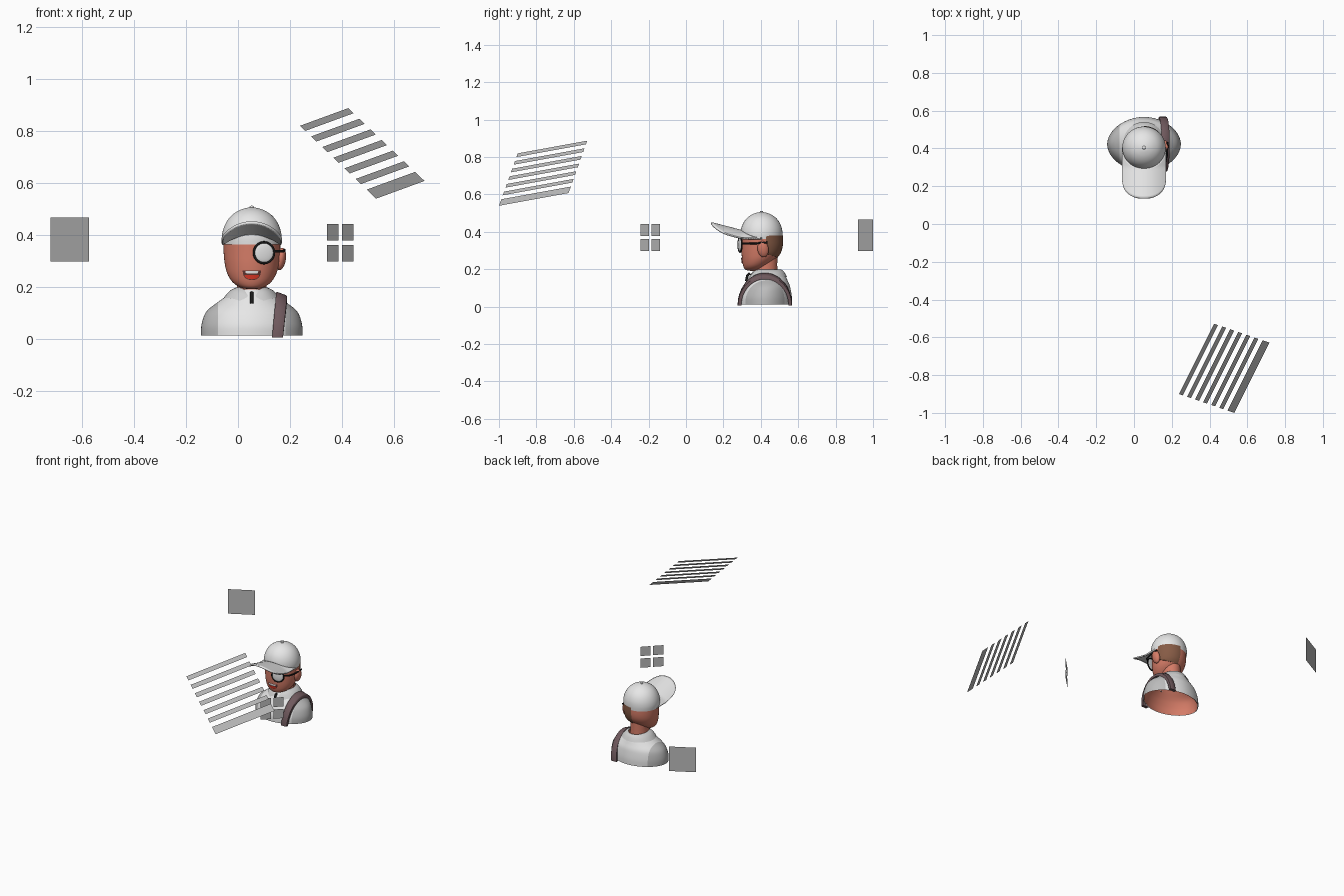
import bpy, bmesh, math
from mathutils import Vector

if "Cube" in bpy.data.objects:
    bpy.data.objects.remove(bpy.data.objects["Cube"])

CX = 0.053  # the bust sits slightly right of the origin


def mat(name, rgb):
    m = bpy.data.materials.new(name)
    m.diffuse_color = (*rgb, 1)
    m.use_nodes = True
    m.node_tree.nodes["Principled BSDF"].inputs["Base Color"].default_value = m.diffuse_color
    return m


WHITE = mat("white", (0.8, 0.8, 0.8))
GREY = mat("grey", (0.5, 0.5, 0.5))
COLLAR = mat("light_grey", (0.64, 0.64, 0.64))
SKIN = mat("skin", (0.66, 0.2, 0.135))
HAIR = mat("brown", (0.24, 0.105, 0.06))
STRAP = mat("mauve_brown", (0.16, 0.1, 0.11))
BLACK = mat("black", (0.01, 0.01, 0.01))
MOUTH = mat("dark_red", (0.12, 0.035, 0.03))
RED = mat("red", (0.75, 0.04, 0.02))


def finish(name, bm, *mats, smooth=True):
    me = bpy.data.meshes.new(name)
    bm.to_mesh(me)
    bm.free()
    ob = bpy.data.objects.new(name, me)
    bpy.context.collection.objects.link(ob)
    for m in mats:
        me.materials.append(m)
    if smooth:
        bpy.ops.object.select_all(action='DESELECT')
        ob.select_set(True)
        bpy.context.view_layer.objects.active = ob
        bpy.ops.object.shade_smooth_by_angle(angle=math.radians(45))
    return ob


def resample(rings, k=4):
    """Catmull-Rom refinement of (z, half_x, y_front, y_back) rings."""
    out = []
    for i in range(len(rings) - 1):
        p = [Vector(rings[min(max(j, 0), len(rings) - 1)]) for j in range(i - 1, i + 3)]
        for s in range(k):
            t = s / k
            out.append(0.5 * (2 * p[1] + (p[2] - p[0]) * t + (2 * p[0] - 5 * p[1] + 4 * p[2] - p[3]) * t * t
                              + (3 * p[1] - p[0] - 3 * p[2] + p[3]) * t ** 3))
    return out + [Vector(rings[-1])]


def loft(rings, grow=0.0, a0=0, a1=360, n=56, power=2.0, dip=0.0, top=False):
    """Stack of oval rings, whole or only between two angles (0 = +x, 90 = back)."""
    bm = bmesh.new()
    full = a1 - a0 == 360
    rows = []
    for z, hx, yf, yb in resample(rings):
        row = []
        for i in range(n if full else n + 1):
            a = math.radians(a0 + (a1 - a0) * i / n)
            c, s = math.cos(a), math.sin(a)
            e = 2 / power
            x = (hx + grow) * math.copysign(abs(c) ** e, c)
            y = ((yb - yf) / 2 + grow) * math.copysign(abs(s) ** e, s)
            row.append(bm.verts.new((CX + x, (yf + yb) / 2 + y, z - dip * max(0, -s) ** 6)))
        rows.append(row)
    for r, q in zip(rows, rows[1:]):
        m = len(r)
        for i in range(m if full else m - 1):
            bm.faces.new((r[i], r[(i + 1) % m], q[(i + 1) % m], q[i]))
    if top:
        bm.faces.new(rows[-1])
    return bm


def ball(name, loc, radii, m, rot=None):
    bm = bmesh.new()
    bmesh.ops.create_uvsphere(bm, u_segments=24, v_segments=14, radius=1)
    ob = finish(name, bm, m)
    ob.location, ob.scale = loc, radii
    if rot:
        ob.rotation_euler = rot
    return ob


def tube(name, pts, r, m, closed=False):
    cu = bpy.data.curves.new(name, 'CURVE')
    cu.dimensions = '3D'
    cu.bevel_depth, cu.bevel_resolution = r, 2
    cu.use_fill_caps = True
    sp = cu.splines.new('POLY')
    sp.points.add(len(pts) - 1)
    for p, co in zip(sp.points, pts):
        p.co = (*co, 1)
    sp.use_cyclic_u = closed
    cu.materials.append(m)
    ob = bpy.data.objects.new(name, cu)
    bpy.context.collection.objects.link(ob)


# Shirt with grey sleeves, and the skin-coloured inside
BODY = [(.012, .195, .278, .567), (.05, .194, .28, .566), (.09, .183, .294, .56), (.115, .165, .308, .554),
        (.14, .132, .325, .543), (.165, .098, .342, .532), (.19, .066, .358, .518)]
bm = loft(BODY, power=1.9)
for s in (-1, 1):
    bmesh.ops.bisect_plane(bm, geom=bm.verts[:] + bm.edges[:] + bm.faces[:],
                           plane_co=(CX + s * .13, 0, 0), plane_no=(1, 0, 0))
for f in bm.faces:
    f.material_index = int(abs(f.calc_center_median().x - CX) > .13)
finish("shirt", bm, WHITE, GREY)
finish("body_lining", loft(BODY, grow=-.005, power=1.9), SKIN)

# Collar and zip pull
finish("collar", loft([(.158, .108, .328, .54), (.185, .084, .342, .525), (.198, .058, .355, .51)], dip=.022), COLLAR)
tube("zip_pull", [(CX, .342, .178), (CX, .328, .165), (CX, .322, .135)], .007, BLACK)

# Neck and head
finish("neck", loft([(.14, .06, .36, .49), (.2, .057, .362, .488), (.27, .057, .362, .488)]), SKIN)
HEAD = [(.191, .01, .345, .375), (.197, .042, .318, .4), (.217, .073, .306, .435), (.25, .094, .3, .475),
        (.29, .104, .297, .503), (.33, .108, .297, .513), (.38, .109, .297, .513)]
bm = loft(HEAD, top=True)
bm.faces.new([v for v in bm.verts if abs(v.co.z - .191) < 1e-5][::-1])
finish("head", bm, SKIN)

# Hair patch on the right half of the back of the head
HB = [(.262, .098, .299, .485), (.29, .104, .297, .503), (.33, .108, .297, .513), (.38, .109, .297, .513)]
bm = loft(HB, grow=.005, a0=12, a1=90, n=24)
for v in bm.verts:  # lower edge rises towards the ear
    v.co.z = max(v.co.z, .262 + .35 * max(0, .49 - v.co.y))
finish("hair", bm, HAIR)
ball("ear", (.165, .412, .307), (.019, .03, .044), SKIN, (0.15, 0.15, 0))

# Cap dome, button and upturned arched brim
CAP = [(.362, .113, .293, .515), (.39, .115, .292, .516), (.42, .11, .296, .512), (.45, .097, .308, .5),
       (.475, .077, .328, .48), (.493, .05, .354, .454), (.503, .022, .382, .426), (.505, .004, .4, .408)]
finish("cap", loft(CAP, top=True), WHITE)
ball("cap_button", (CX, .404, .506), (.009, .009, .006), WHITE)

bm = bmesh.new()
NU, NV, rows = 40, 12, []
for i in range(NU + 1):
    u = -math.cos(math.pi * i / NU)
    tip = .25 - .115 * (1 - abs(u) ** 2.5) ** .4
    base = .405 - .106 * math.sqrt(max(0, 1 - u * u))
    row = []
    for j in range(NV + 1):
        y = base + (tip - base) * j / NV
        row.append(bm.verts.new((CX + .114 * u, y, .404 + .26 * max(0, .3 - y) - .04 * u * u)))
    rows.append(row)
for r, q in zip(rows, rows[1:]):
    for j in range(NV):
        bm.faces.new((r[j], r[j + 1], q[j + 1], q[j]))
bmesh.ops.recalc_face_normals(bm, faces=bm.faces[:])
brim = finish("cap_brim", bm, WHITE)
sol = brim.modifiers.new("thickness", 'SOLIDIFY')
sol.thickness, sol.offset = .01, 0

# Single round lens with frame and temple arm
LENS = Vector((.1, .289, .331))
side = Vector((.97, .24, 0))
ball("lens", LENS, (.038, .007, .038), WHITE, (0, 0, math.atan2(.24, .97)))
tube("lens_frame", [LENS + side * .04 * math.cos(t) + Vector((0, 0, .04 * math.sin(t)))
                    for t in (2 * math.pi * i / 40 for i in range(40))], .0045, BLACK, True)
tube("glasses_arm", [(.138, .299, .337), (.163, .318, .337), (.174, .36, .337), (.178, .435, .342)], .005, BLACK)


# Mouth plates that follow the face
def face_y(x, z):
    for p, q in zip(HEAD, HEAD[1:]):
        if p[0] <= z <= q[0]:
            z0, hx, yf, yb = Vector(p).lerp(Vector(q), (z - p[0]) / (q[0] - p[0]))
            return (yf + yb) / 2 - (yb - yf) / 2 * math.sqrt(1 - (x / hx) ** 2)


def face_plate(name, hw, z_top, z_bot, out, m, square=2.0):
    bm = bmesh.new()
    cols = []
    for i in range(21):
        u = -math.cos(math.pi * i / 20)
        zb = z_top - (z_top - z_bot) * (1 - abs(u) ** square) ** (1 / square)
        cols.append([bm.verts.new((CX + hw * u, face_y(hw * u, z) - out, z))
                     for z in (z_top, (z_top + zb) / 2, zb)])
    for a, b in zip(cols, cols[1:]):
        for j in range(2):
            bm.faces.new((a[j], a[j + 1], b[j + 1], b[j]))
    finish(name, bm, m)


face_plate("mouth", .035, .263, .226, .003, MOUTH, 2.4)
face_plate("teeth", .025, .261, .251, .005, WHITE, 5)
face_plate("tongue", .028, .246, .229, .005, RED, 2.2)

# Shoulder strap arching over the right shoulder
bm = bmesh.new()
secs = []
for i in range(37):
    t = math.pi * i / 36
    c, s = math.cos(t), math.sin(t)
    mid = Vector((.152 + .016 * s, .422 - .136 * c, .006 + .158 * s))
    w = Vector((.021, 0, -.008 * s))
    o = Vector((0, -c, s)) * .01
    secs.append([bm.verts.new(mid + a * w + b * o) for a, b in ((-1, -1), (-1, .7), (-.8, 1), (.8, 1), (1, .7), (1, -1))])
for a, b in zip(secs, secs[1:]):
    for j in range(6):
        bm.faces.new((a[j], a[(j + 1) % 6], b[(j + 1) % 6], b[j]))
bm.faces.new(secs[0])
bm.faces.new(secs[-1][::-1])
bmesh.ops.recalc_face_normals(bm, faces=bm.faces[:])
finish("shoulder_strap", bm, STRAP)


# Floating flat panels
def panel(name, origin, U, V, cells):
    """Rectangles (u0, u1, v0, v1) on the plane origin + u*U + v*V."""
    bm = bmesh.new()
    o, U, V = Vector(origin), Vector(U), Vector(V)
    for u0, u1, v0, v1 in cells:
        bm.faces.new([bm.verts.new(o + U * u + V * v) for u, v in ((u0, v0), (u1, v0), (u1, v1), (u0, v1))])
    finish(name, bm, GREY, smooth=False)


panel("back_panel", (-.72, .92, .298), (.147, .08, 0), (0, 0, .168), [(0, 1, 0, 1)])
spans = ((0, .44), (.56, 1))
panel("window_panel", (.342, -.242, .298), (.102, .102, 0), (0, 0, .144), [(*a, *b) for a in spans for b in spans])
slats = [(0, 1, .146 * i, .146 * i + (.07 if i < 6 else .124)) for i in range(7)]
panel("slat_panel", (.238, -.9, .819), (.186, .372, .068), (.293, -.1, -.28), slats)
